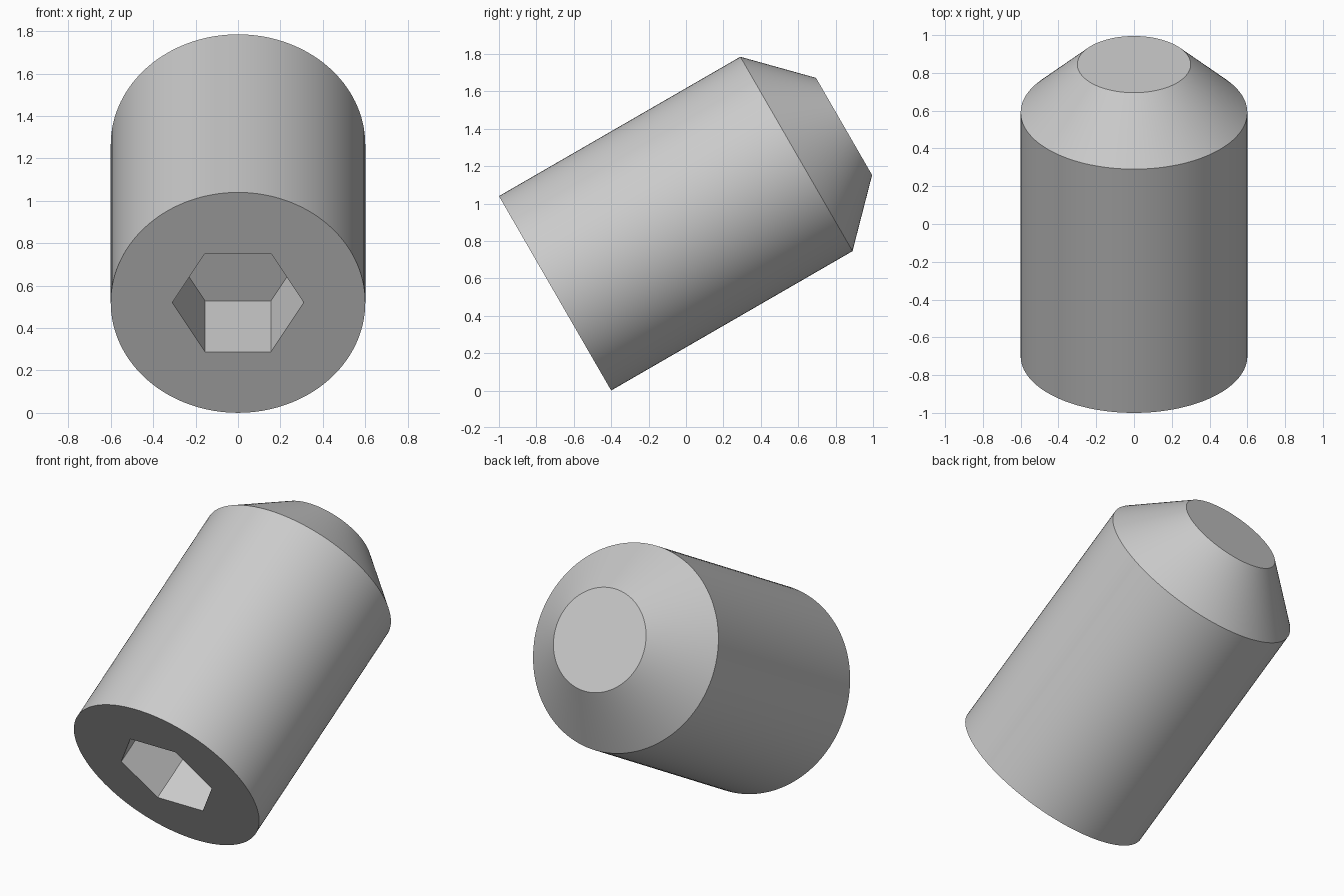
import bpy
import bmesh
from math import cos, sin, tau, radians

if "Cube" in bpy.data.objects:
    bpy.data.objects.remove(bpy.data.objects["Cube"])

TILT = radians(-60)
ORIGIN = (0, -0.7, 0.52)  # centre of the socket end


def steel_material():
    mat = bpy.data.materials.new("steel_grey")
    mat.use_nodes = True
    colour = (0.6, 0.6, 0.6, 1)
    mat.diffuse_color = colour
    mat.node_tree.nodes["Principled BSDF"].inputs["Base Color"].default_value = colour
    return mat


def turned_solid(name, profile, sides, mat):
    """Closed solid from (radius, height) pairs, turned about the tilted axis."""
    bm = bmesh.new()
    rings = [[bm.verts.new((r * cos(tau * i / sides), r * sin(tau * i / sides), h))
              for i in range(sides)] for r, h in profile]
    for low, high in zip(rings, rings[1:]):
        for i in range(sides):
            j = (i + 1) % sides
            bm.faces.new((low[i], low[j], high[j], high[i]))
    bm.faces.new(rings[0][::-1])
    bm.faces.new(rings[-1])
    mesh = bpy.data.meshes.new(name)
    bm.to_mesh(mesh)
    bm.free()
    mesh.materials.append(mat)
    obj = bpy.data.objects.new(name, mesh)
    obj.location = ORIGIN
    obj.rotation_euler.x = TILT
    bpy.context.collection.objects.link(obj)
    return obj


steel = steel_material()

# Cylindrical body with a tapered, flat-ended tip
body = turned_solid("set_screw_body", [(0.6, 0), (0.6, 1.49), (0.3, 1.784)], 128, steel)

# Hexagonal drive socket
cutter = turned_solid("hex_socket_cutter", [(0.31, -0.1), (0.31, 0.48)], 6, steel)
cutter.hide_render = True
socket = body.modifiers.new("hex_socket", "BOOLEAN")
socket.operation = "DIFFERENCE"
socket.solver = "EXACT"
socket.object = cutter

bpy.ops.object.select_all(action="DESELECT")
body.select_set(True)
bpy.context.view_layer.objects.active = body
bpy.ops.object.modifier_apply(modifier=socket.name)
bpy.data.objects.remove(cutter)
bpy.ops.object.shade_smooth_by_angle(angle=radians(25))
